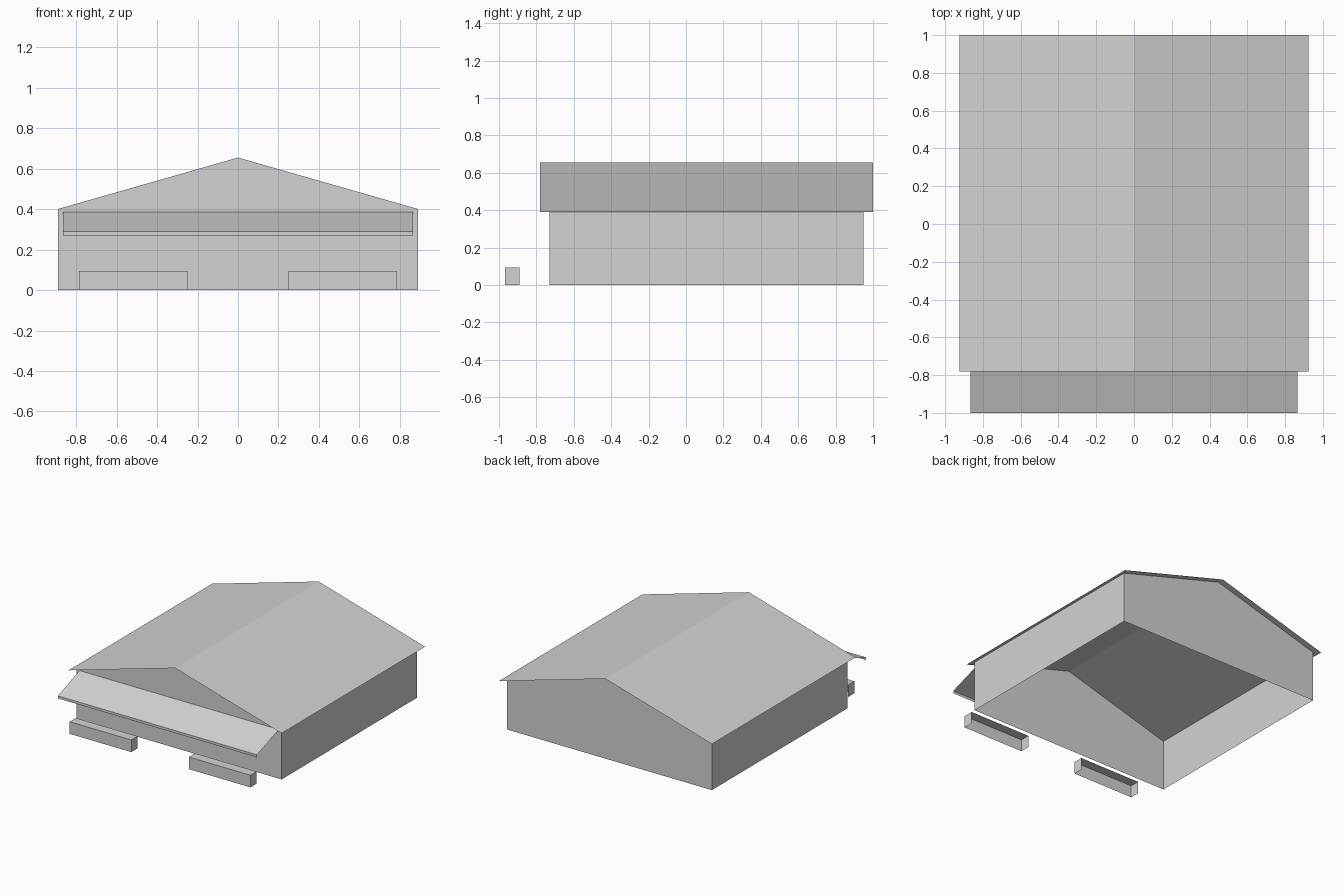
import bpy
import bmesh

cube = bpy.data.objects.get("Cube")
if cube:
    bpy.data.objects.remove(cube, do_unlink=True)

GREY = 0.65
mat = bpy.data.materials.new("light grey")
mat.use_nodes = True
mat.diffuse_color = (GREY, GREY, GREY, 1)
mat.node_tree.nodes["Principled BSDF"].inputs["Base Color"].default_value = (GREY, GREY, GREY, 1)


def finish(name, bm):
    mesh = bpy.data.meshes.new(name)
    bm.to_mesh(mesh)
    bm.free()
    mesh.materials.append(mat)
    obj = bpy.data.objects.new(name, mesh)
    bpy.context.collection.objects.link(obj)
    return obj


def sweep(bm, profile, offset, closed=False):
    """Stretch a profile of points along an offset into a sheet."""
    near = [bm.verts.new(p) for p in profile]
    far = [bm.verts.new([a + b for a, b in zip(p, offset)]) for p in profile]
    count = len(profile)
    for i in range(count if closed else count - 1):
        j = (i + 1) % count
        bm.faces.new((near[i], near[j], far[j], far[i]))
    return near, far


RIDGE = 0.655
SLOPE = 0.286


def roof_height(x):
    return RIDGE - SLOPE * abs(x)


# Walls: two gables and two sides, open below and under the roof
WALL_X, WALL_FRONT, WALL_BACK = 0.89, -0.73, 0.95
eave = roof_height(WALL_X)
gable = [(-WALL_X, WALL_FRONT, 0), (WALL_X, WALL_FRONT, 0),
         (WALL_X, WALL_FRONT, eave), (0, WALL_FRONT, RIDGE),
         (-WALL_X, WALL_FRONT, eave)]
bm = bmesh.new()
front, back = sweep(bm, gable, (0, WALL_BACK - WALL_FRONT, 0), closed=True)
bm.faces.new(front)
bm.faces.new(reversed(back))
bm.normal_update()
spare = [f for f in bm.faces if len(f.verts) == 4 and abs(f.normal.z) > 0.5]
bmesh.ops.delete(bm, geom=spare, context="FACES")
bmesh.ops.recalc_face_normals(bm, faces=bm.faces)
finish("walls", bm)

# Roof: thin folded sheet with overhang
ROOF_X, ROOF_FRONT, ROOF_BACK = 0.925, -0.78, 1.0
bm = bmesh.new()
sweep(bm, [(x, ROOF_FRONT, roof_height(x)) for x in (-ROOF_X, 0, ROOF_X)],
      (0, ROOF_BACK - ROOF_FRONT, 0))
finish("roof", bm)

# Awning: sloping sheet with a short hanging valance
AWNING_X = 0.865
bm = bmesh.new()
sweep(bm, [(-AWNING_X, -1.0, 0.27), (-AWNING_X, -1.0, 0.29),
           (-AWNING_X, WALL_FRONT, 0.385)], (2 * AWNING_X, 0, 0))
bmesh.ops.reverse_faces(bm, faces=bm.faces)
finish("awning", bm)

# Benches: boxes open at the back and bottom
for side, x0 in (("left", 0.25), ("right", -0.785)):
    bm = bmesh.new()
    bmesh.ops.create_cube(bm, size=1)
    bmesh.ops.scale(bm, vec=(0.535, 0.077, 0.095), verts=bm.verts)
    bmesh.ops.translate(bm, vec=(x0 + 0.2675, -0.928, 0.0475), verts=bm.verts)
    bm.normal_update()
    spare = [f for f in bm.faces if f.normal.y > 0.5 or f.normal.z < -0.5]
    bmesh.ops.delete(bm, geom=spare, context="FACES")
    finish(side + "_bench", bm)
